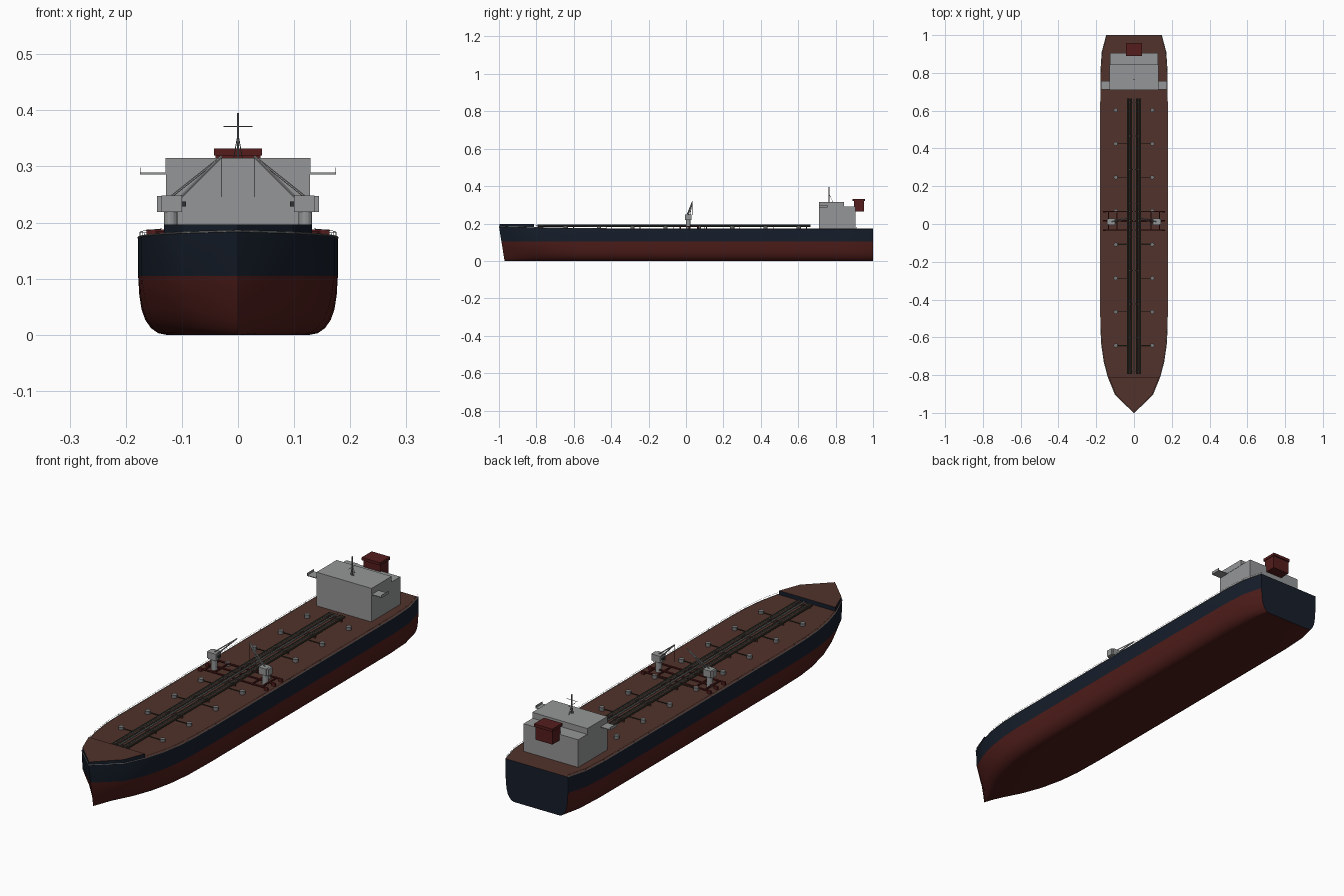
import bpy, bmesh, math
from mathutils import Vector

if "Cube" in bpy.data.objects:
    bpy.data.objects.remove(bpy.data.objects["Cube"])


def material(name, rgb):
    m = bpy.data.materials.new(name)
    m.diffuse_color = (*rgb, 1)
    m.use_nodes = True
    m.node_tree.nodes["Principled BSDF"].inputs["Base Color"].default_value = m.diffuse_color
    return m


RED = material("antifouling_red", (0.075, 0.012, 0.010))
NAVY = material("navy", (0.008, 0.013, 0.024))
BROWN = material("deck_brown", (0.083, 0.032, 0.024))
FUNNEL = material("funnel_red", (0.09, 0.012, 0.012))
PIPE = material("pipe_green", (0.040, 0.042, 0.028))
DARK = material("dark_grey", (0.03, 0.03, 0.032))
GREY = material("house_grey", (0.30, 0.305, 0.31))
STEEL = material("steel_grey", (0.18, 0.18, 0.185))


def finish(name, bm, mats, smooth=False):
    bmesh.ops.recalc_face_normals(bm, faces=bm.faces)
    me = bpy.data.meshes.new(name)
    bm.to_mesh(me)
    bm.free()
    for m in mats:
        me.materials.append(m)
    ob = bpy.data.objects.new(name, me)
    bpy.context.collection.objects.link(ob)
    if smooth:
        bpy.context.view_layer.objects.active = ob
        ob.select_set(True)
        bpy.ops.object.shade_smooth_by_angle(angle=math.radians(25))
        ob.select_set(False)
    return ob


def add_box(bm, lo, hi):
    vs = bmesh.ops.create_cube(bm, size=1)["verts"]
    for v in vs:
        v.co = Vector([(a + b) / 2 + c * (b - a) for a, b, c in zip(lo, hi, v.co)])


def box(name, lo, hi, mat):
    bm = bmesh.new()
    add_box(bm, lo, hi)
    return finish(name, bm, [mat])


def rods(name, segs, r, mat, sides=8):
    bm = bmesh.new()
    for a, b in segs:
        a, b = Vector(a), Vector(b)
        d = b - a
        vs = bmesh.ops.create_cone(bm, cap_ends=True, segments=sides, radius1=r,
                                   radius2=r, depth=d.length)["verts"]
        rot = d.to_track_quat('Z', 'Y')
        for v in vs:
            v.co = rot @ v.co + (a + b) / 2
    return finish(name, bm, [mat], sides > 6)


# Hull stations: y, half width, bow fineness below the waterline
ST = [(1, .146, 0), (.91, .17, 0), (.8, .177, 0), (.4, .178, 0), (0, .178, 0),
      (-.4, .178, 0), (-.55, .177, .03), (-.64, .172, .1), (-.73, .159, .22), (-.81, .138, .42),
      (-.905, .099, .8), (-1, 0, 1)]
FULL = [(0, .72), (.003, .80), (.012, .872), (.027, .93), (.045, .965), (.07, .988), (.105, 1), (None, 1)]


def sheer(y):
    return .173 + .012 * max(0, (-y - .4) / .6) ** 1.5


def ring(y, w, t):
    pts = []
    for z, f in FULL:
        z = sheer(y) if z is None else z
        fine = min(1, .2 + .8 * (z / .105) ** .6)
        rake = .03 * (1 - z / .185) * max(0, (-y - .85) / .15)
        pts.append((w * f * (1 - t + t * fine), y + rake, z))
    return pts


bm = bmesh.new()
rings = []
for s in ST:
    p = ring(*s)
    rings.append([bm.verts.new(q) for q in reversed(p)] +
                 [bm.verts.new((-x, y, z)) for x, y, z in p])
n = len(rings[0])
for a, b in zip(rings, rings[1:]):
    for i in range(n):
        j = (i + 1) % n
        f = bm.faces.new((a[i], a[j], b[j], b[i]))
        f.material_index = 2 if i == n - 1 else (1 if i in (0, n - 2) else 0)
bm.faces.new(rings[0]).material_index = 1
bmesh.ops.remove_doubles(bm, verts=bm.verts, dist=1e-5)
finish("hull", bm, [RED, NAVY, BROWN], True)

# Raised forecastle following the bow outline
half = [(.132, -.812), (.097, -.903), (0, -.998)]
outline = half + [(-x, y) for x, y in reversed(half[:2])]
bm = bmesh.new()
lo = [bm.verts.new((x, y, .174)) for x, y in outline]
hi = [bm.verts.new((x, y, .197)) for x, y in outline]
bm.faces.new(lo)
bm.faces.new(hi).material_index = 1
for i in range(5):
    j = (i + 1) % 5
    bm.faces.new((lo[i], lo[j], hi[j], hi[i]))
finish("forecastle", bm, [NAVY, BROWN])

# Edge coaming and handrail round the deck
edge = [Vector((w, y, sheer(y))) for y, w, _ in ST]
segs, rail, posts = [], [], []
up = Vector((0, 0, .009))
for s in (1, -1):
    e = [Vector((p.x * s, p.y, p.z)) for p in edge]
    segs += list(zip(e, e[1:]))
    e = [Vector((p.x * .985, p.y, p.z)) for p in e[:-2]]
    for a, b in zip(e, e[1:]):
        rail.append((a + up, b + up))
        k = max(1, round((b - a).length / .1))
        posts += [(a.lerp(b, i / k), a.lerp(b, i / k) + up) for i in range(k)]
rods("deck_edge", segs, .0015, GREY, 6)
rods("handrail", rail + posts, .0005, GREY, 4)

# Longitudinal cargo pipes, catwalk and supports
rods("cargo_pipes", [((x, -.795, .186), (x, .665, .186)) for x in (-.034, -.014, .014, .034)], .0042, PIPE)
rods("side_pipes", [((x, -.795, .190), (x, .665, .190)) for x in (-.024, .024)], .0025, STEEL)
box("catwalk", (-.003, -.795, .189), (.003, .665, .194), STEEL)
bm = bmesh.new()
for i in range(9):
    y = -.78 + i * .178
    add_box(bm, (-.037, y - .002, .17), (.037, y + .002, .189))
finish("pipe_supports", bm, [BROWN])

# Tank hatches with branch pipes
ys = [.603 - .178 * i for i in range(8)]
rods("tank_hatches", [((s * .097, y, .17), (s * .097, y, .187)) for y in ys for s in (1, -1)], .011, STEEL, 12)
rods("branch_pipes", [((s * .035, y, .180), (s * .097, y, .180)) for y in ys[1:] for s in (1, -1)], .002, PIPE)

# Midship manifold
MY = (-.032, .018, .066)
segs = [((-.163, y, .184), (.163, y, .184)) for y in MY]
segs += [((s * x, -.034, .184), (s * x, .068, .184)) for x in (.09, .135) for s in (1, -1)]
rods("manifold", segs, .0037, FUNNEL)
bm = bmesh.new()
for s in (1, -1):
    for y in MY:
        add_box(bm, (s * .155 - .008, y - .004, .172), (s * .155 + .008, y + .004, .186))
finish("manifold_flanges", bm, [FUNNEL])

# Pair of hose cranes
for s, side in ((1, "right"), (-1, "left")):
    rods("crane_pedestal_" + side, [((s * .12, .012, .17), (s * .12, .012, .222))], .0125, GREY, 14)
    bm = bmesh.new()
    for a, b, y0, y1, z0, z1 in ((.1, .136, -.006, .03, .219, .248), (.134, .144, -.002, .026, .219, .247)):
        x0, x1 = sorted((s * a, s * b))
        add_box(bm, (x0, y0, z0), (x1, y1, z1))
    finish("crane_house_" + side, bm, [GREY])
    a, b = sorted((s * .093, s * .101))
    box("crane_winch_" + side, (a, .004, .229), (b, .02, .238), DARK)
    tip = (s * .029, .034, .318)
    rods("crane_boom_" + side, [((s * .104, y, .243), tip) for y in (.004, .02)] +
         [((s * .118, .012, .247), tip)], .0022, GREY, 6)
    rods("crane_cable_" + side, [(tip, (s * .029, .034, .246))], .0006, DARK, 4)

# Accommodation block, bridge and wings
box("accommodation_block", (-.128, .71, .168), (.128, .905, .29), GREY)
box("bridge", (-.129, .71, .288), (.129, .845, .315), GREY)
for s, side in ((1, "right"), (-1, "left")):
    a, b = sorted((s * .125, s * .175))
    box("bridge_wing_" + side, (a, .712, .286), (b, .757, .289), GREY)
    a, b = sorted((s * .1735, s * .175))
    box("wing_end_" + side, (a, .712, .286), (b, .757, .298), GREY)

# Funnel with cap
bm = bmesh.new()
add_box(bm, (-.04, .897, .264), (.04, .952, .322))
add_box(bm, (-.043, .89, .32), (.043, .957, .332))
finish("funnel", bm, [FUNNEL])

# Radar mast with stays
rods("mast", [((0, .765, .31), (0, .765, .395))], .0022, STEEL)
rods("mast_yards", [((-.026, .765, .371), (.026, .765, .371)),
                    ((0, .74, .35), (0, .785, .35))], .001, STEEL, 6)
rods("mast_stays", [((0, .765, .358), (x, y, .314)) for x, y in
                    ((.008, .765), (-.008, .765), (0, .785))], .0008, STEEL, 6)
